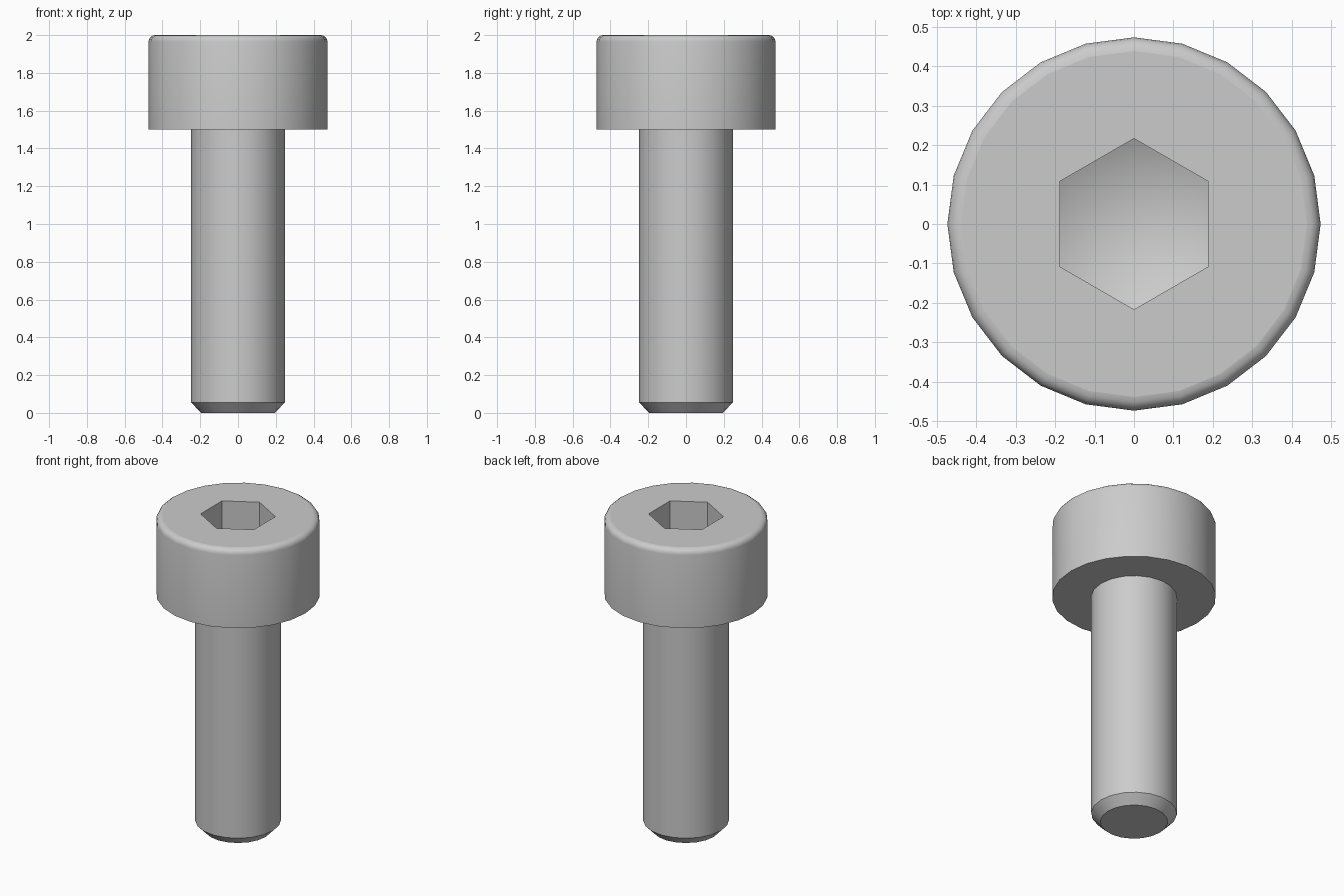
import bpy, bmesh, math

if "Cube" in bpy.data.objects:
    bpy.data.objects.remove(bpy.data.objects["Cube"])

steel = bpy.data.materials.new("grey_steel")
steel.diffuse_color = (0.6, 0.6, 0.6, 1)
steel.use_nodes = True
steel.node_tree.nodes["Principled BSDF"].inputs["Base Color"].default_value = steel.diffuse_color


def ring(bm, radius, z, sides, turn=0.0):
    """Closed loop of vertices around the z axis."""
    return [bm.verts.new((radius * math.cos(turn + math.tau * i / sides),
                          radius * math.sin(turn + math.tau * i / sides), z))
            for i in range(sides)]


def walls(bm, loops):
    """Quads between successive loops of equal size."""
    for a, b in zip(loops, loops[1:]):
        for i in range(len(a)):
            j = (i + 1) % len(a)
            bm.faces.new((a[i], a[j], b[j], b[i]))


def loop_edges(bm, loop):
    pairs = zip(loop, loop[1:] + loop[:1])
    return [bm.edges.get(p) or bm.edges.new(p) for p in pairs]


def annulus(bm, outer, inner):
    """Flat face with a hole, marked sharp at both borders."""
    edges = loop_edges(bm, outer) + loop_edges(bm, inner)
    bmesh.ops.triangle_fill(bm, edges=edges, use_beauty=True)
    for e in edges:
        e.smooth = False


def finish(bm, name):
    bmesh.ops.recalc_face_normals(bm, faces=bm.faces[:])
    mesh = bpy.data.meshes.new(name)
    bm.to_mesh(mesh)
    bm.free()
    mesh.materials.append(steel)
    obj = bpy.data.objects.new(name, mesh)
    bpy.context.collection.objects.link(obj)
    bpy.ops.object.select_all(action='DESELECT')
    obj.select_set(True)
    bpy.context.view_layer.objects.active = obj
    bpy.ops.object.shade_smooth_by_angle(angle=math.radians(30),
                                         keep_sharp_edges=True)


HEAD_R, SHANK_R, HEAD_Z, TOP_Z = 0.474, 0.248, 1.5, 2.0
FILLET, SHANK_SIDES = 0.035, 20

# Head: cylinder with a rounded top rim
bm = bmesh.new()
loops = [ring(bm, HEAD_R, HEAD_Z, 24)]
for k in range(5):
    a = math.pi / 2 * k / 4
    loops.append(ring(bm, HEAD_R - FILLET * (1 - math.cos(a)),
                      TOP_Z - FILLET * (1 - math.sin(a)), 24))
walls(bm, loops)

# Hexagonal socket with a shallow conical floor
hexes = [ring(bm, 0.217, z, 6, math.pi / 2) for z in (TOP_Z, TOP_Z - 0.25)]
walls(bm, hexes)
tip = bm.verts.new((0, 0, TOP_Z - 0.25 - 0.11))
for i in range(6):
    bm.faces.new((hexes[1][i], hexes[1][(i + 1) % 6], tip))

# Flat top and underside of the head
annulus(bm, loops[-1], hexes[0])
annulus(bm, loops[0], ring(bm, SHANK_R, HEAD_Z, SHANK_SIDES))
finish(bm, "head")

# Shank with a chamfered end
bm = bmesh.new()
loops = [ring(bm, r, z, SHANK_SIDES)
         for r, z in ((0.195, 0), (SHANK_R, 0.055), (SHANK_R, HEAD_Z))]
walls(bm, loops)
bm.faces.new(loops[0])
finish(bm, "shank")
